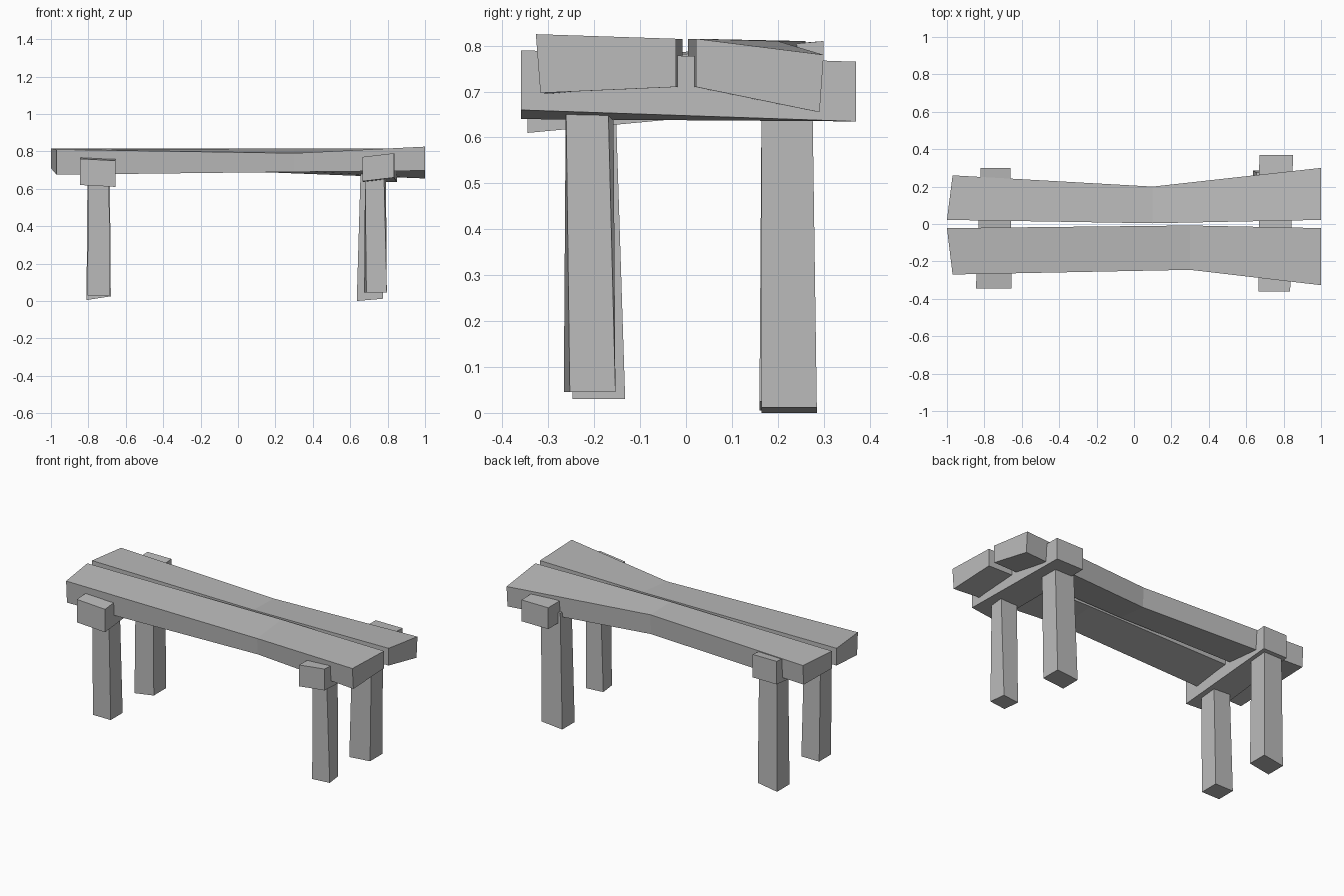
import bpy
import bmesh
from mathutils import Matrix, Vector

cube = bpy.data.objects.get("Cube")
if cube:
    bpy.data.objects.remove(cube, do_unlink=True)

stone = bpy.data.materials.new("grey")
stone.use_nodes = True
grey = (0.5, 0.5, 0.5, 1)
stone.diffuse_color = grey
stone.node_tree.nodes["Principled BSDF"].inputs["Base Color"].default_value = grey


def loft(name, sections):
    """Skin a bar through four-cornered cross-sections and cap both ends."""
    bm = bmesh.new()
    rings = [[bm.verts.new(point) for point in section] for section in sections]
    for ring, following in zip(rings, rings[1:]):
        for i in range(4):
            j = (i + 1) % 4
            bm.faces.new((ring[i], ring[j], following[j], following[i]))
    bm.faces.new(rings[0])
    bm.faces.new(rings[-1])
    bmesh.ops.recalc_face_normals(bm, faces=bm.faces)
    mesh = bpy.data.meshes.new(name)
    bm.to_mesh(mesh)
    bm.free()
    mesh.materials.append(stone)
    bpy.context.collection.objects.link(bpy.data.objects.new(name, mesh))


def rectangle(centre, across, along):
    """Corners of a rectangle spanned by two full-size edge vectors."""
    centre, across, along = Vector(centre), Vector(across) / 2, Vector(along) / 2
    return [centre - across - along, centre + across - along,
            centre + across + along, centre - across + along]


def plank(name, side, stations):
    """Seat plank whose inner edge opens towards both ends of the bench."""
    sections = []
    for x, reach, top, bottom in stations:
        inner = side * (0.002 + 0.02 * abs(x))
        outer = side * reach
        outer_x = max(x, -0.97)
        sections.append([(outer_x, outer, top), (x, inner, 0.815),
                         (x, inner, 0.71), (outer_x, outer * 0.97, bottom)])
    loft(name, sections)


def beam(name, front, back, front_width, back_width, height, slant):
    """Cross beam running from front to back under the planks."""
    upright = (0, 0, height)
    loft(name, [rectangle(front, (front_width, 0, slant), upright),
                rectangle(back, (back_width, 0, 0), upright)])


def leg(name, foot, top, width, depth, slant=0, twist=0):
    """Post that narrows towards the top and ends inside a beam."""
    narrow = 0.92
    turn = Matrix.Rotation(twist, 3, "Z")
    foot_across = turn @ Vector((width, 0, slant))
    foot_along = turn @ Vector((0, depth, 0))
    top_across = turn.inverted() @ Vector((width * narrow, 0, 0))
    top_along = turn.inverted() @ Vector((0, depth * narrow, 0))
    loft(name, [rectangle(foot, foot_across, foot_along),
                rectangle((*top, 0.7), top_across, top_along)])


# Seat planks, pinched at the waist: position, reach, outer top, outer bottom
plank("front_plank", -1, [(-1, 0.27, 0.81, 0.675), (0.3, 0.245, 0.79, 0.69),
                          (1, 0.327, 0.825, 0.697)])
plank("back_plank", 1, [(-1, 0.26, 0.81, 0.69), (0.1, 0.2, 0.81, 0.69),
                        (1, 0.3, 0.78, 0.655)])

# Cross beams
beam("left_beam", front=(-0.75, -0.345, 0.685), back=(-0.74, 0.3, 0.74),
     front_width=0.19, back_width=0.16, height=0.14, slant=-0.01)
beam("right_beam", front=(0.75, -0.36, 0.715), back=(0.76, 0.37, 0.7),
     front_width=0.17, back_width=0.18, height=0.13, slant=0.02)

# Legs
leg("front_right_leg", foot=(0.735, -0.21, 0.045), top=(0.735, -0.21),
    width=0.11, depth=0.1, twist=0.12)
leg("back_right_leg", foot=(0.705, 0.225, 0.006), top=(0.72, 0.22),
    width=0.14, depth=0.12, slant=0.012)
leg("front_left_leg", foot=(-0.745, -0.19, 0.03), top=(-0.745, -0.207),
    width=0.12, depth=0.115)
leg("back_left_leg", foot=(-0.745, 0.22, 0.015), top=(-0.745, 0.22),
    width=0.13, depth=0.12, slant=0.02)
